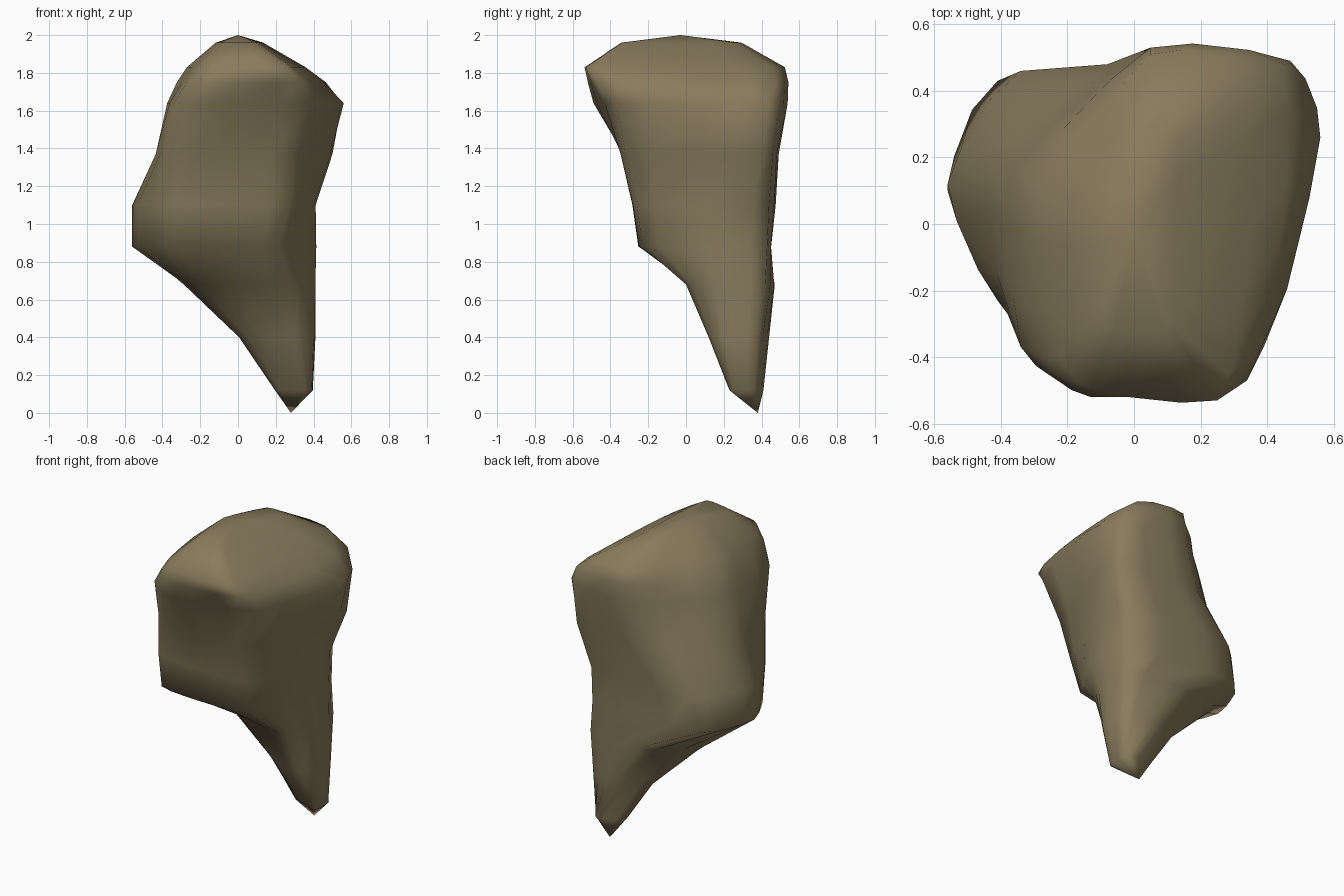
import bpy, bmesh
from mathutils import Vector

if "Cube" in bpy.data.objects:
    bpy.data.objects.remove(bpy.data.objects["Cube"])

# Horizontal sections of the rock: height, then seven corners going round
# left-front, front-left, front-right, right, back-right, back-left, left
SECTIONS = [
    (0.12, (.21, .29), (.26, .28), (.36, .23), (.39, .25), (.395, .36), (.35, .41), (.20, .37)),
    (0.40, (.03, .27), (.12, .18), (.30, .12), (.40, .19), (.40, .38), (.20, .44), (.01, .36)),
    (0.68, (-.25, .21), (-.08, .10), (.28, .00), (.40, .15), (.39, .42), (.02, .47), (-.28, .33)),
    (0.88, (-.40, -.21), (-.10, -.25), (.22, -.23), (.40, .08), (.37, .43), (-.41, .43), (-.56, .10)),
    (1.10, (-.41, -.23), (-.10, -.28), (.27, -.26), (.40, .10), (.37, .44), (-.34, .46), (-.56, .12)),
    (1.37, (-.38, -.27), (-.10, -.33), (.30, -.32), (.49, .24), (.46, .46), (-.08, .48), (-.43, .18)),
    (1.64, (-.34, -.37), (-.14, -.49), (.39, -.37), (.56, .26), (.47, .49), (.05, .53), (-.36, .16)),
    (1.75, (-.27, -.40), (-.13, -.52), (.34, -.47), (.44, -.05), (.45, .48), (.05, .53), (-.32, .14)),
    (1.83, (-.22, -.39), (-.13, -.50), (.25, -.53), (.33, -.20), (.35, .45), (.05, .51), (-.27, .08)),
]
STEPS = 3
ROUND = 0.27


def rounded(z, corners):
    """Closed smooth curve through the corners of one section."""
    p = [Vector((x, y, z)) for x, y in corners]
    n = len(p)
    out = []
    for i in range(n):
        a, b, c, d = p[i - 1], p[i], p[(i + 1) % n], p[(i + 2) % n]
        for s in range(STEPS):
            t = s / STEPS
            m0, m1 = (c - a) * ROUND, (d - b) * ROUND
            out.append(b * (2*t**3 - 3*t**2 + 1) + m0 * (t**3 - 2*t**2 + t)
                       + c * (3*t**2 - 2*t**3) + m1 * (t**3 - t**2))
    return out


# Loft the sections, adding a shrunken crown section on top
curves = [rounded(s[0], s[1:]) for s in SECTIONS]
curves.append([Vector((v.x * 0.40 - 0.01, v.y * 0.60 - 0.02, 1.96))
               for v in curves[-1]])
bm = bmesh.new()
rings = [[bm.verts.new(v) for v in c] for c in curves]
count = len(rings[0])

# Close with a pointed foot and a domed top
foot = bm.verts.new((0.28, 0.38, 0))
top = bm.verts.new((0.0, -0.03, 2))
for i in range(count):
    j = (i + 1) % count
    for low, high in zip(rings, rings[1:]):
        bm.faces.new((low[i], low[j], high[j], high[i]))
    bm.faces.new((foot, rings[0][j], rings[0][i]))
    bm.faces.new((top, rings[-1][i], rings[-1][j]))
bmesh.ops.recalc_face_normals(bm, faces=bm.faces)
for f in bm.faces:
    f.smooth = True

mesh = bpy.data.meshes.new("rock")
bm.to_mesh(mesh)
bm.free()
stone = bpy.data.materials.new("brown stone")
stone.diffuse_color = (0.25, 0.2, 0.11, 1)
stone.use_nodes = True
stone.node_tree.nodes["Principled BSDF"].inputs["Base Color"].default_value = stone.diffuse_color
mesh.materials.append(stone)
bpy.context.collection.objects.link(bpy.data.objects.new("rock", mesh))
